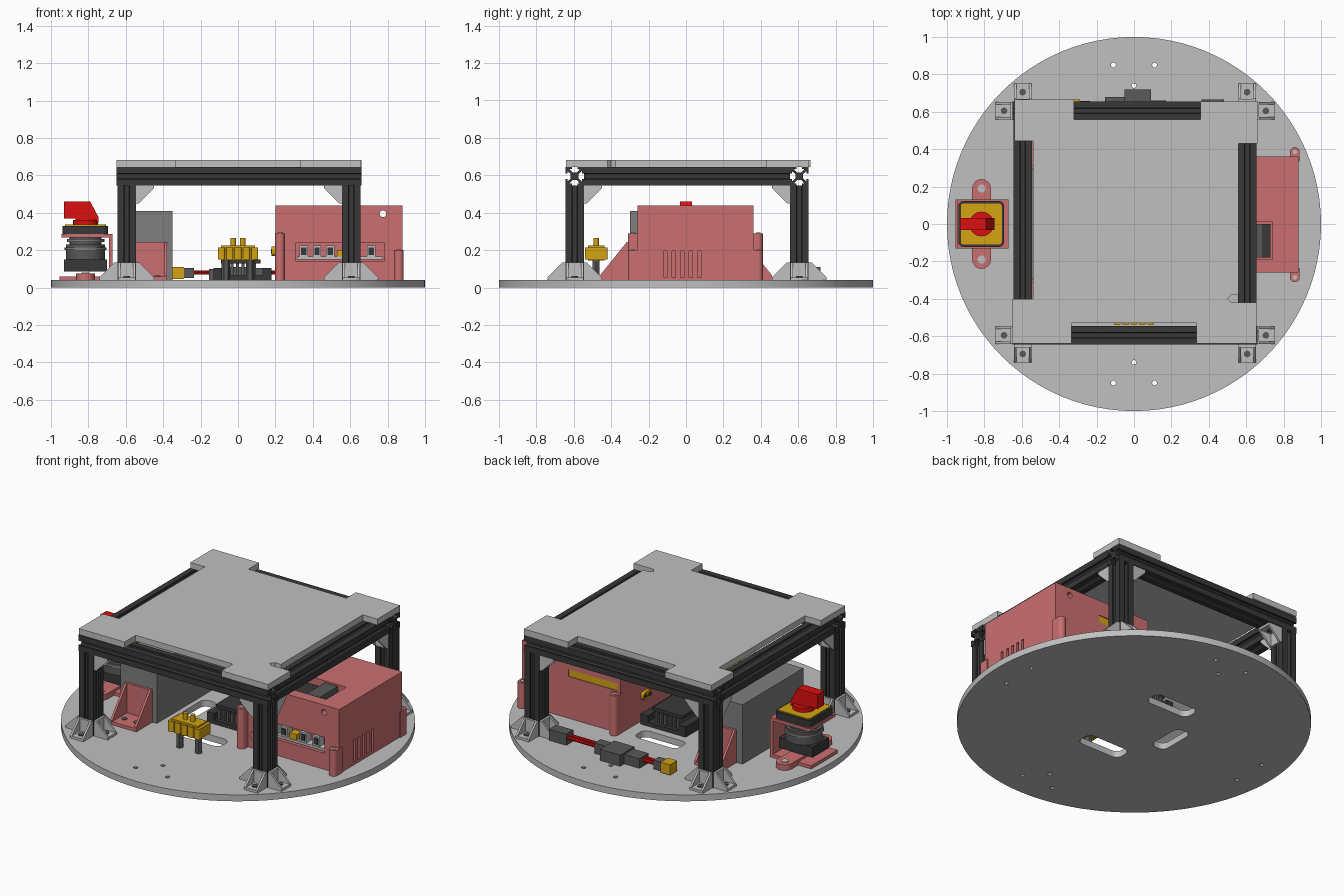
import bpy, bmesh, math
from mathutils import Matrix

cube = bpy.data.objects.get("Cube")
if cube:
    bpy.data.objects.remove(cube, do_unlink=True)


def material(name, *rgb):
    m = bpy.data.materials.new(name)
    m.use_nodes = True
    m.diffuse_color = (*rgb, 1)
    m.node_tree.nodes["Principled BSDF"].inputs["Base Color"].default_value = (*rgb, 1)
    return m


LIGHT = material("light grey", .53, .53, .53)
MID = material("mid grey", .21, .21, .21)
STEEL = material("dark grey", .1, .1, .1)
BLACK = material("charcoal", .04, .04, .04)
PINK = material("salmon", .6, .16, .165)
YELLOW = material("golden yellow", .66, .37, .006)
RED = material("red", .72, .005, .005)
made = []


# ---- helpers ----
def prism(bm, pts, lo, hi, axis="z"):
    place = {"z": lambda u, v, w: (u, v, w), "y": lambda u, v, w: (u, w, v),
             "x": lambda u, v, w: (w, u, v)}[axis]
    a = [bm.verts.new(place(u, v, lo)) for u, v in pts]
    b = [bm.verts.new(place(u, v, hi)) for u, v in pts]
    faces = [bm.faces.new(a), bm.faces.new(b)]
    for i in range(len(pts)):
        j = (i + 1) % len(pts)
        faces.append(bm.faces.new((a[i], a[j], b[j], b[i])))
    bmesh.ops.recalc_face_normals(bm, faces=faces)


def rect(x0, x1, y0, y1, r=0, n=6):
    if not r:
        return [(x0, y0), (x1, y0), (x1, y1), (x0, y1)]
    out = []
    corners = ((x1 - r, y1 - r), (x0 + r, y1 - r), (x0 + r, y0 + r), (x1 - r, y0 + r))
    for k, (cx, cy) in enumerate(corners):
        for i in range(n + 1):
            t = (k + i / n) * math.pi / 2
            out.append((cx + r * math.cos(t), cy + r * math.sin(t)))
    return out


def circle(cx, cy, r, n=24):
    return [(cx + r * math.cos(2 * math.pi * i / n), cy + r * math.sin(2 * math.pi * i / n))
            for i in range(n)]


def part(name, mat, *solids, matrix=None):
    """Each solid is (outline, low, high[, axis])."""
    bm = bmesh.new()
    for s in solids:
        prism(bm, *s)
    if matrix:
        bm.transform(matrix)
        bmesh.ops.recalc_face_normals(bm, faces=bm.faces)
    me = bpy.data.meshes.new(name)
    bm.to_mesh(me)
    bm.free()
    me.materials.append(mat)
    ob = bpy.data.objects.new(name, me)
    bpy.context.collection.objects.link(ob)
    made.append(ob)
    return ob


def cut(ob, *solids):
    cutter = part("cutter", ob.data.materials[0], *solids)
    cutter.hide_render = True
    mod = ob.modifiers.new("cut", "BOOLEAN")
    mod.object, mod.operation, mod.solver = cutter, "DIFFERENCE", "EXACT"
    bpy.context.view_layer.update()
    deps = bpy.context.evaluated_depsgraph_get()
    ob.data = bpy.data.meshes.new_from_object(ob.evaluated_get(deps))
    ob.modifiers.clear()
    made.remove(cutter)
    bpy.data.objects.remove(cutter, do_unlink=True)


# ---- round base with slots and screw holes ----
G = .04
base = part("base_disc", LIGHT, (circle(0, 0, 1, 96), 0, G))
holes = [(0, .74), (0, -.74)] + [(a * .11, b * .85) for a in (-1, 1) for b in (-1, 1)]
holes += [(b, a) for a, b in holes if a]
outlines = [circle(x, y, .013, 10) for x, y in holes]
outlines += [rect(-.18, .12, -.36, -.25, .04), rect(-.18, .12, .24, .35, .04),
             rect(-.32, -.22, -.12, .12, .04)]
cut(base, *[(o, -.1, .1) for o in outlines])

# ---- slotted aluminium frame ----
C, H, OFF = .6, .05, .005
side = [(H, H), (.014, H), (.014, .039), (.028, .039), (.012, .021)]
side += [(-u, v) for u, v in reversed(side[1:])]
profile = []
for k in range(4):
    c, s = ((1, 0), (0, 1), (-1, 0), (0, -1))[k]
    profile += [(u * c - v * s, u * s + v * c) for u, v in side]


def slotted(cu, cv):
    return [(cu + u, cv + v) for u, v in profile]


LEGTOP, TOP = .545, .645
for sy, yn in ((-1, "front"), (1, "back")):
    part(yn + "_beam", BLACK, (slotted(sy * C + OFF, .595), -.65, .66, "x"))
    for sx, xn in ((-1, "right"), (1, "left")):
        cx, cy = sx * C + OFF, sy * C + OFF
        part(f"{yn}_{xn}_leg", BLACK, (slotted(cx, cy), G, LEGTOP))
        # gusset brackets around the foot, and under the beams on the inner sides
        for k in range(4):
            d = ((1, 0), (0, 1), (-1, 0), (0, -1))[k]
            inner = d[0] * sx + d[1] * sy < 0
            for upper in ((False, True) if inner else (False,)):
                tri = [(.05, 0), (.145, 0), (.145, .015), (.065, .095), (.05, .095)]
                flip = Matrix.Diagonal((1, 1, -1 if upper else 1, 1))
                m = Matrix.Translation((cx, cy, LEGTOP if upper else G)) \
                    @ Matrix.Rotation(k * math.pi / 2, 4, "Z") @ flip
                part("upper_bracket" if upper else "foot_bracket", LIGHT,
                     (rect(.05, .145, -.045, .045), 0, .015),
                     (rect(.05, .064, -.045, .045), 0, .095),
                     (tri, -.046, -.034, "y"), (tri, .034, .046, "y"), matrix=m)
                part("bracket_screw", STEEL, (circle(.1, 0, .018, 12), .015, .022), matrix=m)
for sx, xn in ((-1, "right"), (1, "left")):
    part(xn + "_beam", BLACK, (slotted(sx * C + OFF, .595), -.545, .555, "y"))

# ---- notched top plate ----
plate = [(-.65, -.64), (-.335, -.64), (-.335, -.53), (.335, -.53), (.335, -.64), (.655, -.64),
         (.655, -.42), (.52, -.42), (.5, -.4), (.52, -.378), (.56, -.378), (.56, .43), (.66, .43),
         (.66, .655), (.355, .655), (.355, .56), (-.32, .56), (-.32, .665), (-.64, .665),
         (-.64, .445), (-.54, .445), (-.54, -.4), (-.65, -.4)]
part("top_plate", LIGHT, (plate, TOP, .682))

# ---- controller case with posts, vents, ports ----
case = part("controller_case", PINK, (rect(.2, .88, -.26, .36), G, .44))
cut(case, *[(rect(y - .009, y + .009, .055, .195), .85, 1, "x")
            for y in (-.11, -.065, -.02, .025, .07)],
    (rect(.31, .78, .14, .24), -.4, -.2, "y"),
    (rect(.45, .74, -.19, .01), .39, .5),
    (rect(.22, .56, .3, .345), .34, .5, "y"),
    (circle(.775, .395, .018, 16), -.5, .5, "y"))
for x, top in ((.225, .29), (.86, .2)):
    for y in (-.285, .385):
        inward = .05 if y < 0 else -.05
        lo, hi = sorted((y, y + inward))
        part("case_post", PINK, (circle(x, y, .026), G, top),
             (rect(x - .026, x + .026, lo, hi), G, top))
        part("post_screw", LIGHT, (circle(x, y, .012, 12), top, top + .004))
part("port_board", LIGHT, (rect(.315, .775, .15, .165), -.255, -.2, "y"),
     *[(rect(x, x + .045, .165, .225), -.25, -.2, "y") for x in (.33, .4, .47, .6, .69)])
part("port_sockets", BLACK, *[(rect(x + .008, x + .037, .175, .215), -.254, -.25, "y")
                              for x in (.33, .4, .47, .6, .69)])
part("port_terminal", YELLOW, (rect(.53, .58, .165, .2), -.25, -.2, "y"))
part("case_vent", BLACK, (rect(.46, .73, -.18, 0), .385, .4))
part("vent_connector", STEEL, (rect(.6, .69, -.18, 0), .4, .435))
part("rear_connector", YELLOW, (rect(.22, .56, .3, .345), .335, .355, "y"))
part("side_connector", YELLOW, (rect(.08, .16, .17, .22, .02), .18, .2, "x"))
part("side_connector_pins", BLACK, (circle(.1, .195, .012, 10), .176, .182, "x"),
     (circle(.14, .195, .012, 10), .176, .182, "x"))
part("case_button", PINK, (circle(.295, .12, .028), -.268, -.26, "y"))

# ---- battery pack and its end brackets ----
part("battery_pack", MID, (rect(-.6, -.35, -.3, .3), G, .41))
for s, n in ((-1, "front"), (1, "back")):
    span = sorted((s * .3, s * .46))
    wall = sorted((s * .3, s * .315))
    tri = [(s * .3, G), (s * .46, G), (s * .46, .065), (s * .315, .245), (s * .3, .245)]
    part(n + "_battery_bracket", PINK, (rect(-.56, -.38, *span), G, .06),
         (rect(-.56, -.38, *wall), G, .245),
         (tri, -.56, -.546, "x"), (tri, -.394, -.38, "x"))
    part(n + "_bracket_holes", STEEL, *[(circle(x, s * .39, .016, 12), .06, .064)
                                        for x in (-.51, -.43)])

# ---- power converter in the middle ----
part("converter_base", BLACK, (rect(-.13, .18, -.12, .19), G, .065),
     *[(rect(x, x + .05, -.12, .19), .065, .105) for x in (-.13, .13)])
part("converter_fins", STEEL, *[(rect(-.07 + i * .03, -.055 + i * .03, -.1, .17), .065, .13)
                                for i in range(6)])
part("converter_cover", BLACK, (rect(-.09, .12, -.09, .16), .13, .15))

# ---- yellow terminal block on posts ----
part("terminal_block", YELLOW, (rect(-.09, .09, -.525, -.435), .145, .225),
     *[(rect(x - .018, x + .018, -.54, -.42, .008), .15, .215) for x in (-.09, -.045, 0, .045, .09)],
     *[(circle(x, -.48, .014, 12), .22, .265) for x in (-.025, .025)])
part("terminal_posts", STEEL, *[(circle(x, -.48, .022, 6), G, .145) for x in (-.065, .065)])

# ---- rear cable run ----
Y = .63
part("cable_plug", YELLOW, (rect(Y - .035, Y + .035, .045, .11), -.355, -.29, "x"))
part("cable_wires", RED, *[(circle(Y + d, .08, .011, 10), -.25, .4, "x") for d in (-.015, .015)])
part("cable_connectors", STEEL, (rect(Y - .027, Y + .027, .05, .105), -.29, -.235, "x"),
     (rect(Y - .04, Y + .05, G, .1), -.155, -.05, "x"),
     (rect(Y - .05, Y + .09, G, .11), -.05, .09, "x"),
     (rect(Y - .03, Y + .03, G, .105), .09, .17, "x"),
     (rect(Y - .035, Y + .035, G, .11), .36, .48, "x"))

# ---- rotary power switch ----
SX = -.815
part("switch_holder", PINK, (rect(-.955, -.67, -.13, .13), G, .06),
     (rect(SX - .05, SX + .05, -.24, .24, .05), G, .075),
     (rect(-.69, -.67, -.13, .13), G, .285),
     (rect(-.945, -.67, -.13, .13, .01), .268, .287))
part("holder_screws", LIGHT, *[(circle(SX, s * .19, .022, 16), .075, .08) for s in (-1, 1)])
part("switch_body", STEEL, (circle(SX, 0, .105, 32), .15, .23), (circle(SX, 0, .085, 32), .23, .27))
part("switch_contacts", BLACK, (rect(-.93, -.7, -.08, .08), .085, .15))
part("switch_collar", MID, (circle(SX, 0, .112, 32), .2, .215), (circle(SX, 0, .1, 32), .245, .26))
part("switch_plate", BLACK, (rect(-.938, -.695, -.122, .122, .025), .287, .33))
part("switch_label", YELLOW, (rect(-.926, -.707, -.11, .11, .015), .33, .336))
part("switch_knob", RED, (circle(SX, 0, .066, 24), .336, .362),
     ([(-.93, .46), (-.79, .46), (-.745, .375), (-.745, .345), (-.87, .345), (-.87, .37),
       (-.93, .37)], -.032, .032, "y"))

# ---- shading: smooth curves, sharp edges ----
bpy.ops.object.select_all(action="DESELECT")
for ob in made:
    ob.select_set(True)
bpy.context.view_layer.objects.active = made[0]
bpy.ops.object.shade_smooth_by_angle(angle=math.radians(25))
